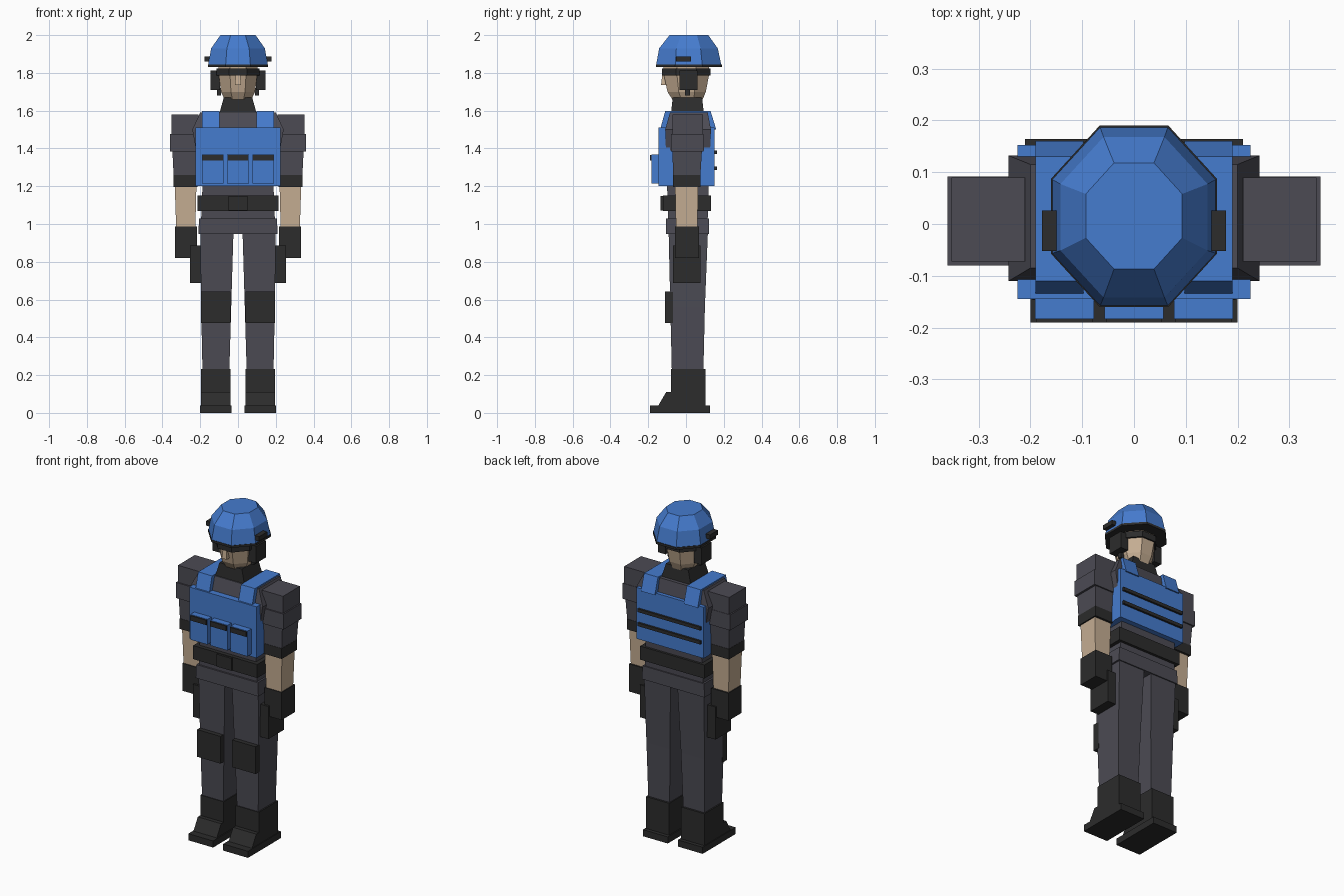
import bpy, bmesh, math

def mat(name, r, g, b):
    m = bpy.data.materials.new(name)
    m.diffuse_color = (r, g, b, 1)
    return m

BLUE = mat("vest blue", 0.060, 0.200, 0.620)
GREY = mat("uniform grey", 0.072, 0.070, 0.088)
DARK = mat("gear black", 0.025, 0.025, 0.025)
SKIN = mat("skin", 0.560, 0.420, 0.290)

def loft(name, rings, material):
    """Join matching rings of points into one closed solid."""
    bm = bmesh.new()
    loops = [[bm.verts.new(p) for p in ring] for ring in rings]
    n = len(loops[0])
    for a, b in zip(loops, loops[1:]):
        for i in range(n):
            j = (i + 1) % n
            bm.faces.new((a[i], a[j], b[j], b[i]))
    bm.faces.new(loops[0][::-1])
    bm.faces.new(loops[-1])
    bmesh.ops.recalc_face_normals(bm, faces=bm.faces)
    me = bpy.data.meshes.new(name)
    bm.to_mesh(me)
    bm.free()
    me.materials.append(material)
    ob = bpy.data.objects.new(name, me)
    bpy.context.collection.objects.link(ob)
    return ob

def blocks(name, levels, material):
    """Stack of rectangles: each level is (z, x0, x1, y0, y1)."""
    return loft(name, [[(x0, y0, z), (x1, y0, z), (x1, y1, z), (x0, y1, z)]
                       for z, x0, x1, y0, y1 in levels], material)

def box(name, x0, x1, y0, y1, z0, z1, material):
    return blocks(name, [(z0, x0, x1, y0, y1), (z1, x0, x1, y0, y1)], material)

def octa(name, levels, material):
    """Stack of octagons: each level is (z, half width, y0, y1)."""
    k = 1 / math.cos(math.pi / 8)
    ang = [math.pi / 8 + i * math.pi / 4 for i in range(8)]
    return loft(name, [[(w * k * math.cos(a), (y0 + y1) / 2 + (y1 - y0) / 2 * k * math.sin(a), z)
                        for a in ang] for z, w, y0, y1 in levels], material)

def side_profile(name, x0, x1, yz, material):
    return loft(name, [[(x, y, z) for y, z in yz] for x in (x0, x1)], material)

def both(ob):
    """Mirror a part to the other side."""
    m = ob.modifiers.new("mirror", 'MIRROR')
    m.use_axis[0] = True

# Helmet, rim and side rails
octa("helmet", [(1.842, 0.158, -0.158, 0.187), (1.93, 0.142, -0.142, 0.168),
                (2.0, 0.093, -0.087, 0.118)], BLUE)
octa("helmet_rim", [(1.83, 0.16, -0.16, 0.19), (1.844, 0.16, -0.16, 0.19)], DARK)
both(box("helmet_rail", 0.14, 0.178, -0.052, 0.026, 1.86, 1.887, DARK))

# Head, nose, goggle band, ear cups
octa("head", [(1.64, 0.062, -0.06, 0.08), (1.70, 0.09, -0.098, 0.105),
              (1.79, 0.102, -0.118, 0.122), (1.835, 0.102, -0.118, 0.122)], SKIN)
blocks("nose", [(1.735, -0.017, 0.017, -0.132, -0.09),
                (1.79, -0.012, 0.012, -0.126, -0.09)], SKIN)
octa("goggle_band", [(1.785, 0.114, -0.128, 0.13), (1.822, 0.114, -0.128, 0.13)], DARK)
both(box("ear_cup", 0.095, 0.145, -0.035, 0.06, 1.71, 1.812, DARK))
both(box("ear_cup_stem", 0.09, 0.11, -0.005, 0.02, 1.68, 1.72, DARK))

# Neck and torso
blocks("neck_gaiter", [(1.58, -0.1, 0.1, -0.08, 0.095),
                       (1.67, -0.075, 0.075, -0.07, 0.085)], DARK)
blocks("torso", [(1.03, -0.195, 0.195, -0.095, 0.115), (1.2, -0.188, 0.188, -0.1, 0.12),
                 (1.5, -0.242, 0.242, -0.11, 0.132), (1.59, -0.2, 0.2, -0.085, 0.115)], GREY)

# Vest plates, side wraps and shoulder straps
box("vest_front", -0.225, 0.225, -0.145, -0.085, 1.2, 1.51, BLUE)
box("vest_back", -0.225, 0.225, 0.095, 0.152, 1.2, 1.51, BLUE)
both(box("vest_side", 0.17, 0.222, -0.1, 0.11, 1.2, 1.42, BLUE))
both(side_profile("shoulder_strap", 0.097, 0.19,
                  [(-0.137, 1.5), (-0.11, 1.598), (0.13, 1.598), (0.16, 1.5),
                   (0.1, 1.5), (0.08, 1.56), (-0.06, 1.56), (-0.09, 1.5)], BLUE))

# Pouches with dark flaps, back webbing
for i in (-1, 0, 1):
    c = i * 0.134
    box("pouch", c - 0.057, c + 0.057, -0.183, -0.14, 1.215, 1.368, BLUE)
    box("pouch_flap", c - 0.054, c + 0.054, -0.19, -0.18, 1.335, 1.365, DARK)
for z in (1.285, 1.37):
    box("back_webbing", -0.21, 0.21, 0.148, 0.164, z, z + 0.02, DARK)

# Belt, buckle, pelvis
box("belt", -0.215, 0.215, -0.123, 0.132, 1.068, 1.15, DARK)
box("buckle", -0.05, 0.05, -0.135, -0.11, 1.072, 1.147, DARK)
blocks("pelvis", [(0.948, -0.21, 0.21, -0.105, 0.122),
                  (1.03, -0.206, 0.206, -0.105, 0.122)], GREY)

# Legs, knee pads, thigh holsters
both(blocks("leg", [(0.22, 0.046, 0.188, -0.075, 0.092), (0.56, 0.036, 0.195, -0.083, 0.1),
                    (0.96, 0.024, 0.2, -0.092, 0.116)], GREY))
both(box("knee_pad", 0.039, 0.196, -0.112, -0.07, 0.477, 0.642, DARK))
both(box("thigh_holster", 0.185, 0.253, -0.07, 0.078, 0.688, 0.885, DARK))

# Boots
both(box("boot_shaft", 0.04, 0.196, -0.08, 0.104, 0.03, 0.233, DARK))
both(side_profile("boot_toe", 0.04, 0.196,
                  [(-0.146, 0.03), (-0.146, 0.04), (-0.105, 0.11), (-0.07, 0.11), (-0.07, 0.03)], DARK))
both(box("boot_sole", 0.034, 0.2, -0.19, 0.126, 0.0, 0.04, DARK))

# Arms: shoulder cap, sleeve, cuff, forearm, glove
both(box("shoulder_cap", 0.21, 0.352, -0.072, 0.09, 1.475, 1.58, GREY))
both(box("sleeve_band", 0.21, 0.36, -0.08, 0.092, 1.383, 1.477, GREY))
both(blocks("sleeve", [(1.24, 0.215, 0.34, -0.068, 0.075),
                       (1.4, 0.21, 0.348, -0.072, 0.085)], GREY))
both(box("sleeve_cuff", 0.215, 0.342, -0.07, 0.078, 1.197, 1.26, DARK))
both(blocks("forearm", [(0.97, 0.226, 0.327, -0.053, 0.06),
                        (1.21, 0.22, 0.335, -0.058, 0.065)], SKIN))
both(box("glove", 0.218, 0.333, -0.058, 0.07, 0.82, 0.987, DARK))
